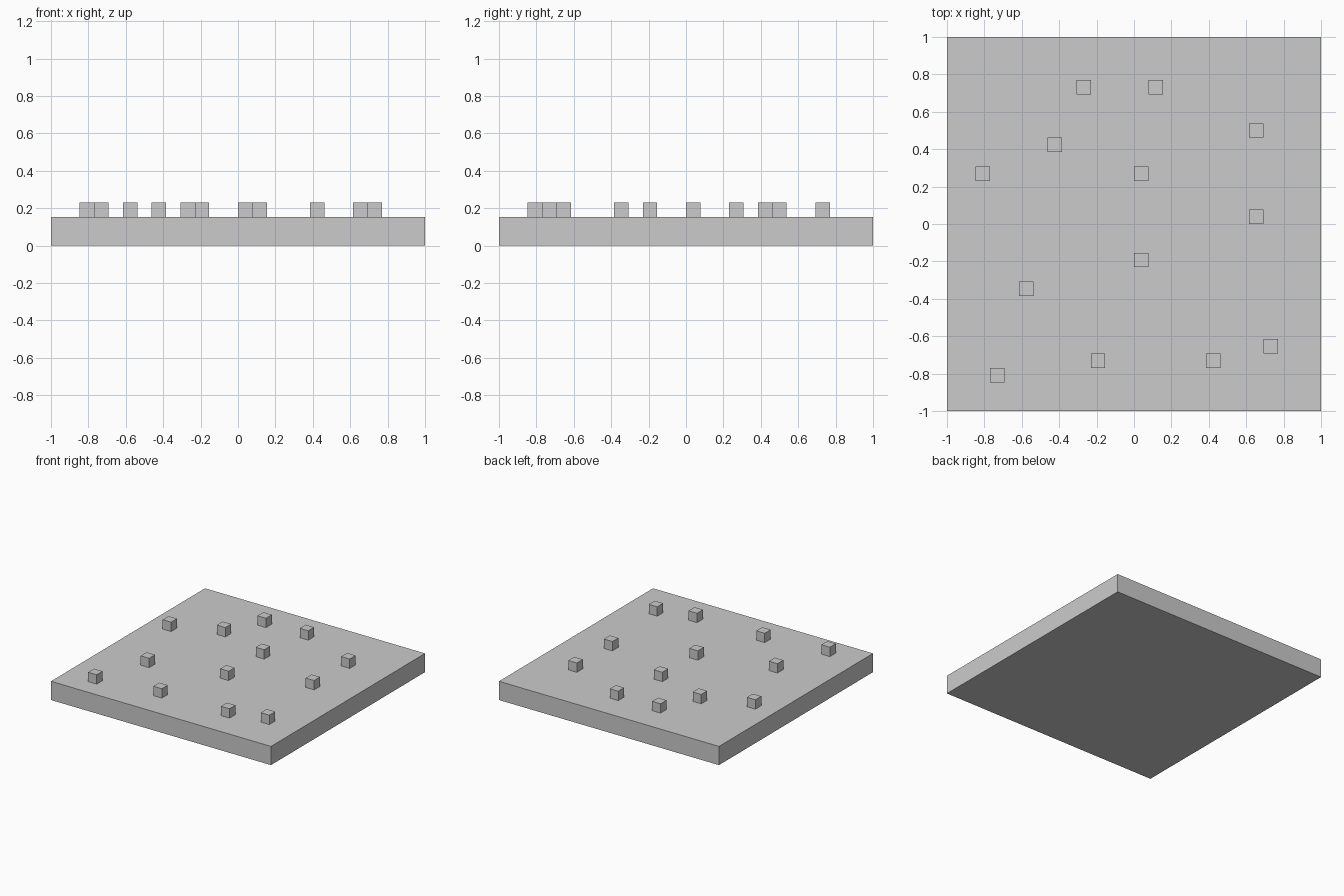
import bpy

if "Cube" in bpy.data.objects:
    bpy.data.objects.remove(bpy.data.objects["Cube"])

U = 1 / 13  # grid unit: one small cube's edge


def box(name, center, size):
    bpy.ops.mesh.primitive_cube_add(size=1, location=center)
    obj = bpy.context.object
    obj.name = name
    obj.scale = size
    bpy.ops.object.transform_apply(location=False, rotation=False, scale=True)
    return obj


# Square base slab
box("base_slab", (0, 0, U), (2, 2, 2 * U))

# Small cubes scattered on the slab, centres in grid units
cells = [(-3.5, 9.5), (1.5, 9.5), (8.5, 6.5), (-5.5, 5.5), (-10.5, 3.5),
         (0.5, 3.5), (8.5, 0.5), (0.5, -2.5), (-7.5, -4.5), (9.5, -8.5),
         (-2.5, -9.5), (5.5, -9.5), (-9.5, -10.5)]
for i, (x, y) in enumerate(cells, 1):
    box(f"small_cube_{i}", (x * U, y * U, 2.5 * U), (U, U, U))
